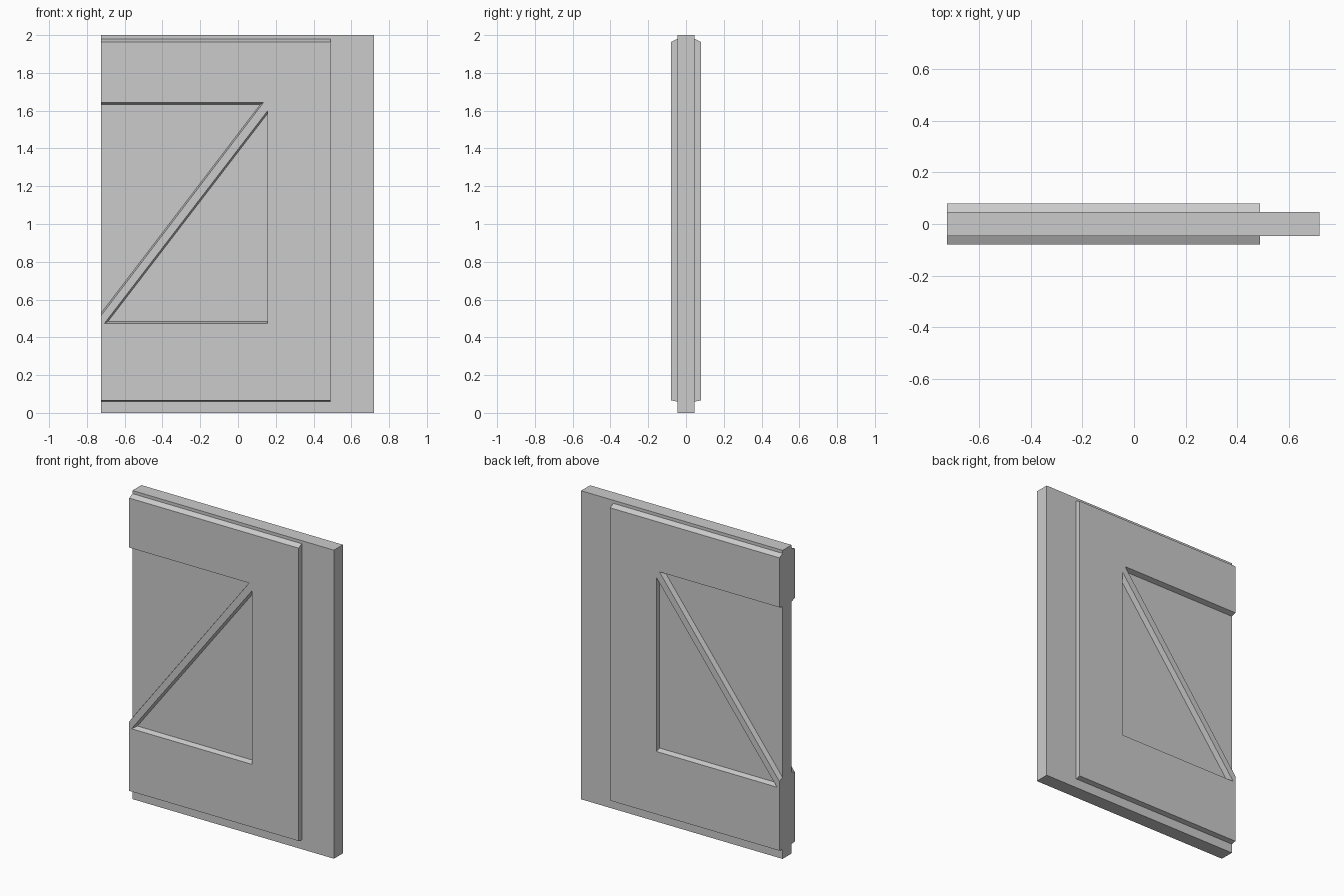
import bpy, bmesh

if "Cube" in bpy.data.objects:
    bpy.data.objects.remove(bpy.data.objects["Cube"])

L, R = -0.725, 0.72          # left and right limits
CORE, FACE = 0.046, 0.079    # half thickness of slab and of raised frame


def finish(name, bm):
    mesh = bpy.data.meshes.new(name)
    bm.to_mesh(mesh)
    bm.free()
    obj = bpy.data.objects.new(name, mesh)
    bpy.context.collection.objects.link(obj)
    return obj


# Core slab
bm = bmesh.new()
bmesh.ops.create_cube(bm, size=1)
for v in bm.verts:
    v.co = ((L + R) / 2 + v.co.x * (R - L), v.co.y * 2 * CORE, 1 + v.co.z * 2)
finish("door_slab", bm)

# Raised frame: each loop has an outline at the slab and one at the face (x, z)
outer_base = [(L, .060), (.49, .060), (.49, 1.980), (L, 1.980),
              (L, 1.633), (.118, 1.633), (L, .528)]
outer_face = [(L, .066), (.49, .066), (.49, 1.964), (L, 1.964),
              (L, 1.643), (.135, 1.643), (L, .515)]
panel_base = [(.157, 1.585), (.157, .483), (-.689, .483)]
panel_face = [(.157, 1.600), (.157, .473), (-.708, .473)]

bm = bmesh.new()
rim = []
for base, face in ((outer_base, outer_face), (panel_base, panel_face)):
    low = [bm.verts.new((x, -CORE, z)) for x, z in base]
    top = [bm.verts.new((x, -FACE, z)) for x, z in face]
    for i in range(len(low)):
        j = (i + 1) % len(low)
        bm.faces.new((low[i], low[j], top[j], top[i]))
        rim.append(bm.edges.get((top[i], top[j])))
# Fill the front face around the triangular panel
bmesh.ops.triangle_fill(bm, edges=rim, use_beauty=True, normal=(0, -1, 0))
bmesh.ops.recalc_face_normals(bm, faces=bm.faces[:])
bm.normal_update()
if sum(f.normal.y * f.calc_area() for f in bm.faces) > 0:
    bmesh.ops.reverse_faces(bm, faces=bm.faces[:])
frame = finish("raised_frame", bm)

# Same frame on the back
mirror = frame.modifiers.new("both_sides", 'MIRROR')
mirror.use_axis = (False, True, False)
mirror.use_mirror_merge = False
